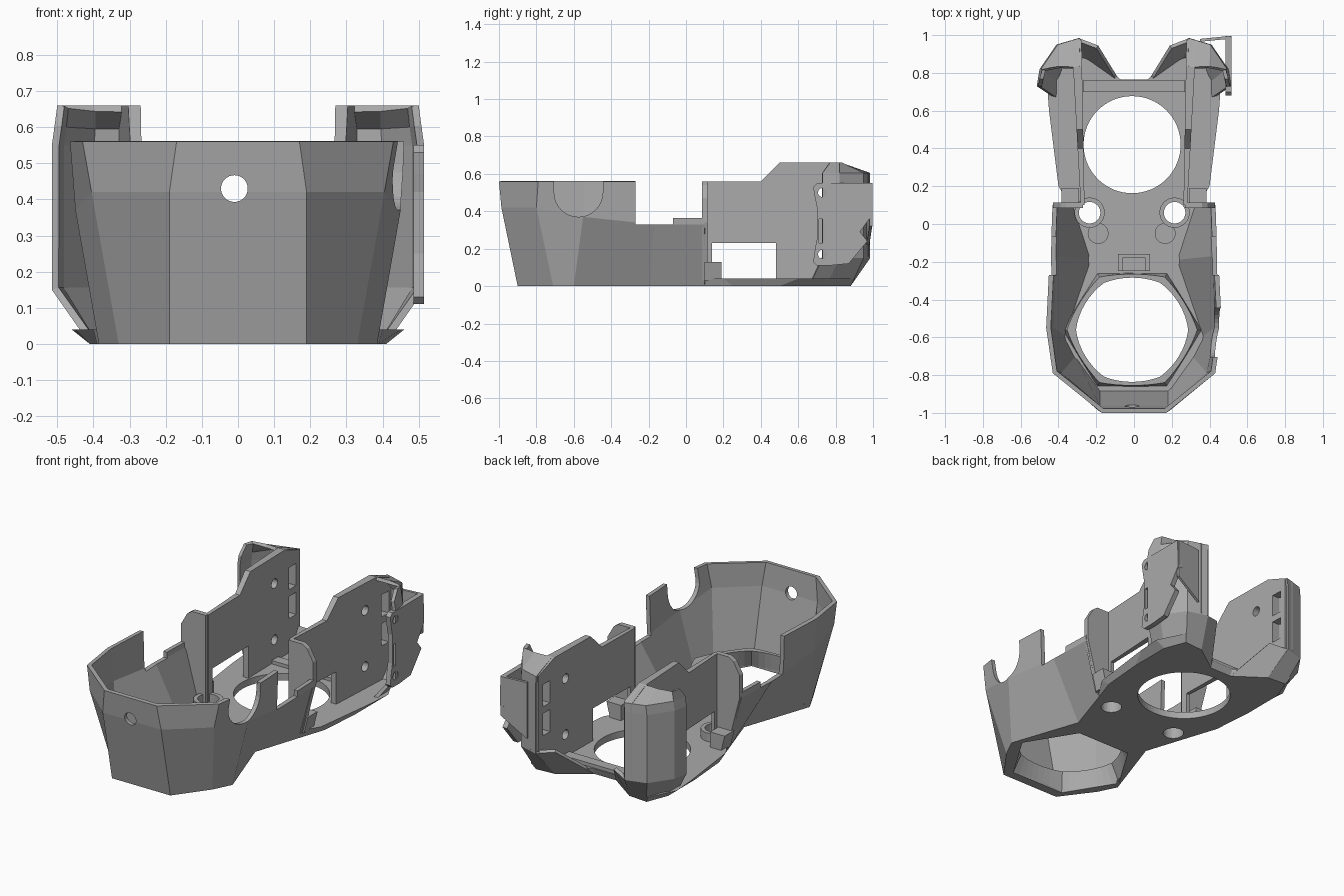
import bpy, bmesh, math
from mathutils import Vector

if "Cube" in bpy.data.objects:
    bpy.data.objects.remove(bpy.data.objects["Cube"], do_unlink=True)

grey = bpy.data.materials.new("plain_grey")
grey.use_nodes = True
COLOR = (0.4, 0.4, 0.4, 1)
grey.diffuse_color = COLOR
grey.node_tree.nodes["Principled BSDF"].inputs["Base Color"].default_value = COLOR


def loft(name, rings, closed=True, caps=True, wrap=False):
    """Skin rows of points; optionally close the rows, cap the ends or join last to first."""
    bm = bmesh.new()
    rows = [[bm.verts.new(p) for p in r] for r in rings]
    n = len(rows[0])
    pairs = list(zip(rows, rows[1:])) + ([(rows[-1], rows[0])] if wrap else [])
    for a, b in pairs:
        for i in range(n if closed else n - 1):
            j = (i + 1) % n
            bm.faces.new((a[i], a[j], b[j], b[i]))
    if closed and caps:
        bm.faces.new(rows[0][::-1])
        bm.faces.new(rows[-1])
    if closed:
        bmesh.ops.recalc_face_normals(bm, faces=bm.faces)
    mesh = bpy.data.meshes.new(name)
    bm.to_mesh(mesh)
    bm.free()
    mesh.materials.append(grey)
    ob = bpy.data.objects.new(name, mesh)
    bpy.context.collection.objects.link(ob)
    return ob


def at(points, z):
    return [(x, y, z) for x, y in points]


def both(half):
    """Front-to-rear half outline to a full run from the right side to the left."""
    return [(-p[0], *p[1:]) for p in half[::-1]] + half


def box(name, x0, x1, y0, y1, z0, z1):
    base = [(x0, y0), (x1, y0), (x1, y1), (x0, y1)]
    return loft(name, [at(base, z0), at(base, z1)])


def rod(name, center, radius, half, axis, n=32):
    c = Vector(center)
    rings = []
    for s in (-half, half):
        row = []
        for i in range(n):
            t = 2 * math.pi * i / n
            u, v = radius * math.cos(t), radius * math.sin(t)
            row.append(c + Vector({"X": (s, u, v), "Y": (u, s, v), "Z": (u, v, s)}[axis]))
        rings.append(row)
    return loft(name, rings)


def modify(ob, kind, **settings):
    m = ob.modifiers.new(kind.title(), kind)
    for k, v in settings.items():
        setattr(m, k, v)
    bpy.context.view_layer.objects.active = ob
    bpy.ops.object.modifier_apply(modifier=m.name)
    return ob


def cut(ob, *cutters):
    for c in cutters:
        modify(ob, "BOOLEAN", operation="DIFFERENCE", solver="EXACT", object=c)
        bpy.data.objects.remove(c, do_unlink=True)


def mirror(ob):
    return modify(ob, "MIRROR", use_axis=(True, False, False), use_mirror_merge=False)


# Faceted front bowl with its side gaps, cable notch and front hole
low = [(.19, -.9), (.33, -.71), (.385, -.6), (.245, -.19), (.34, .1)]
mid = [(.19, -.987, .42), (.405, -.80, .42), (.45, -.55, .37), (.44, -.17, .33), (.43, .1, .33)]
top = [(.17, -1), (.43, -.79), (.465, -.55), (.45, -.25), (.44, .1)]
bowl = loft("front_bowl", [at(both(low), 0), both(mid), at(both(top), .56)], closed=False)
modify(bowl, "SOLIDIFY", thickness=.025, offset=-1)
cut(bowl,
    box("gap", -.7, .7, -.27, -.07, .33, .8),
    box("gap_step", -.7, .7, -.08, .3, .365, .8),
    rod("notch", (.45, -.575, .5), .13, .12, "X"),
    box("notch_top", .33, .6, -.705, -.445, .5, .8),
    rod("front_hole", (-.01, -.97, .43), .037, .15, "Y"))

# Floor plate with flared rear edges and openings
rear_low = [(.39, .25), (.41, .5), (.41, .75), (.36, .88), (.24, .87), (.07, .75)]
rear_top = [(.40, .2), (.45, .6), (.46, .74), (.38, .9), (.25, .89), (.07, .765)]
floor = loft("floor_plate", [at(both(low + rear_low), 0), at(both(low + rear_top), .04)])


def hexagon(t, rx, ry):
    """Point on a hexagon with a corner on each side."""
    k = t / (math.pi / 3)
    i, f = int(k), k - int(k)
    a, b = i * math.pi / 3, (i + 1) * math.pi / 3
    c = (1 - f) * math.cos(a) + f * math.cos(b)
    s = ((1 - f) * math.sin(a) + f * math.sin(b)) / math.sin(math.pi / 3)
    return (-.01 + rx * c, -.56 + ry * s)


def hoop(rx, ry, z, rounding=0.0, n=48):
    row = []
    for i in range(n):
        t = 2 * math.pi * i / n
        h = hexagon(t, rx, ry)
        e = (-.01 + rx * math.cos(t), -.56 + ry * math.sin(t))
        row.append(tuple(p + (q - p) * rounding for p, q in zip(h, e)) + (z,))
    return row


cut(floor, loft("front_opening", [hoop(.35, .285, -.1), hoop(.35, .285, .2)]),
    rod("rear_opening", (-.01, .42, 0), .257, .2, "Z", 64),
    *[rod("screw_hole", (x, .06, 0), .057, .2, "Z") for x in (-.235, .215)])

# Raised lip around the front opening
loft("opening_lip", [hoop(.352, .287, 0), hoop(.297, .276, .11, .75),
                     hoop(.345, .295, .11, .4), hoop(.37, .3, .03)], caps=False, wrap=True)

# Floor details: bosses, front tab, rear bar
for x in (-.235, .215):
    boss = rod("screw_boss", (x, .06, .06), .08, .03, "Z")
    cut(boss, rod("boss_hole", (x, .06, .06), .057, .1, "Z"))
for x in (-.19, .165):
    rod("floor_pad", (x, -.05, .043), .055, .005, "Z")
tab = box("front_tab", -.085, .085, -.25, -.16, .03, .1)
cut(tab, box("tab_slot", -.06, .06, -.28, -.18, .06, .2))
box("rear_bar", -.27, .27, .70, .76, .03, .06)

# Upright side walls, thicker to the rear, with window, screw holes and rear slots
profile = [(.1, .56), (.4, .56), (.5, .66), (.83, .66), (.975, .605), (.975, .16), (.87, .03), (.1, .03)]
wall = loft("side_wall", [[(.262 + slant * (y - .1) + d, y, z) for y, z in profile]
                          for d, slant in ((0, .018), (.02, .055))])
cut(wall, box("window", .2, .45, .14, .48, .04, .23),
    *[rod("wall_hole", (.3, .73, z), .028, .15, "X") for z in (.5, .17)],
    *[box("wall_slot", .2, .45, .87, .935, z, z + .13) for z in (.24, .41)])
mirror(wall)

# Cross flanges joining the walls to the bowl, with a low foot behind
flange = [(.27, .03), (.35, .03), (.43, .34), (.43, .47), (.39, .54), (.36, .56), (.27, .56)]
mirror(loft("wall_flange", [[(x, y, z) for x, z in flange] for y in (.085, .115)]))
foot_shape = [(.29, .03), (.36, .03), (.385, .13), (.29, .13)]
mirror(loft("flange_foot", [[(x, y, z) for x, z in foot_shape] for y in (.1, .19)]))

# Rear corner shells with a sloped top
foot = [(.41, .66), (.41, .75), (.36, .88), (.24, .87)]
body = [(.515, .73), (.50, .82), (.41, .95), (.29, .985)]
crown = [(.50, .77), (.485, .82), (.40, .835), (.29, .83)]
corner = loft("rear_corner", [at(foot, 0), at(body, .15), at(body, .55),
                              [(x * .985, y, .605) for x, y in body], at(crown, .66)], closed=False)
modify(corner, "SOLIDIFY", thickness=.02, offset=-1)
mirror(corner)

# Sloped gussets between the floor and the rear corners
gusset = loft("rear_gusset", [[(.24, .87, 0), (.07, .75, 0)],
                              [(.295, .985, .15), (.19, .945, .17)]], closed=False)
modify(gusset, "SOLIDIFY", thickness=.02, offset=-1)
mirror(gusset)

# Cable bracket on the left rear corner, backed by a thin rear panel
outline = [(.68, .53), (.70, .55), (.99, .55), (.995, .38), (.93, .29), (.97, .24), (.87, .12),
           (.77, .11), (.70, .11), (.68, .13), (.69, .2), (.70, .25), (.70, .42), (.69, .47)]
bracket = loft("cable_bracket", [[(x, y, z) for y, z in outline] for x in (.485, .515)])
cut(bracket, box("bracket_slot", .4, .6, .71, .74, .23, .36),
    *[rod("bracket_hole", (.5, .73, z), .024, .1, "X") for z in (.5, .17)])
panel = [(.35, .22), (.51, .32), (.51, .55), (.35, .55)]
loft("rear_panel", [[(x, y + .1 * (x - .35), z) for x, z in panel] for y in (.965, .98)])
